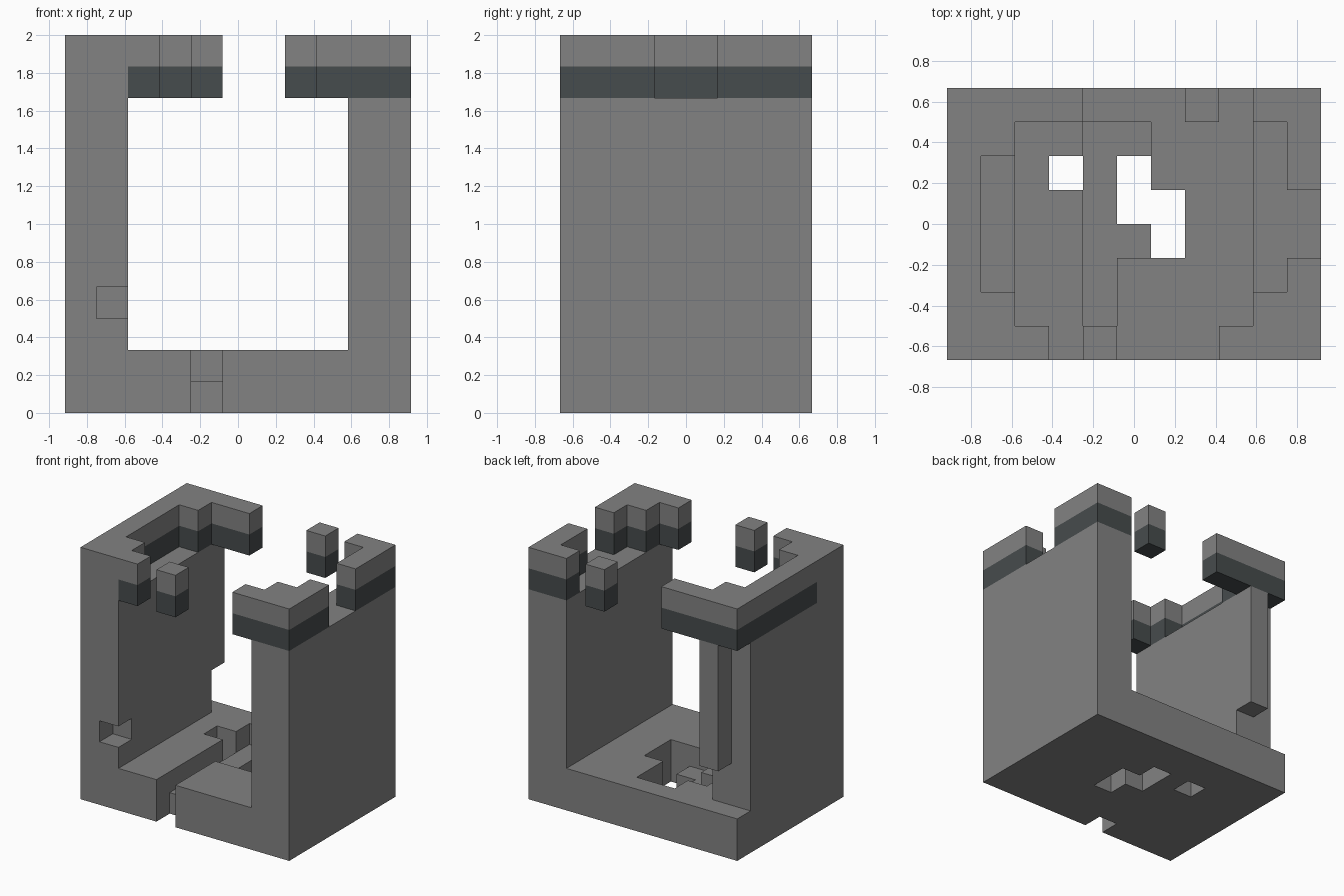
import bpy
import bmesh
from mathutils import Vector

if "Cube" in bpy.data.objects:
    bpy.data.objects.remove(bpy.data.objects["Cube"], do_unlink=True)

UNIT = 1 / 6
ORIGIN = Vector((-5.5, -4, 0))
AXES = [Vector((1, 0, 0)), Vector((0, 1, 0)), Vector((0, 0, 1))]


def make_material(name, color):
    mat = bpy.data.materials.new(name)
    mat.use_nodes = True
    mat.diffuse_color = color
    bsdf = mat.node_tree.nodes["Principled BSDF"]
    bsdf.inputs["Base Color"].default_value = color
    bsdf.inputs["Roughness"].default_value = 1
    return mat


materials = [make_material("stone grey", (0.225, 0.225, 0.225, 1)),
             make_material("dark slate", (0.062, 0.072, 0.074, 1))]


def box(xs, ys, zs):
    """Grid cells filling inclusive index ranges."""
    return {(x, y, z) for x in range(xs[0], xs[1] + 1)
            for y in range(ys[0], ys[1] + 1) for z in range(zs[0], zs[1] + 1)}


def column(x, y):
    """Full-height cut through the base."""
    return box((x, x), (y, y), (0, 1))


RIM = (10, 11)

# Base with a sunken channel and through holes
base = box((0, 10), (0, 7), (0, 1))
base -= box((4, 4), (1, 6), (1, 1)) | box((5, 5), (3, 6), (1, 1))
for cell in [(4, 0), (3, 5), (5, 4), (5, 5), (6, 3), (6, 4)]:
    base -= column(*cell)

# Side walls; the left one has a front nick and a chipped back corner
right_wall = box((9, 10), (0, 7), (2, 9))
left_wall = box((0, 1), (0, 7), (2, 9))
left_wall -= box((1, 1), (0, 0), (3, 3))
left_wall -= box((0, 0), (7, 7), (2, 9)) | box((1, 1), (7, 7), (2, 3))

# Broken rim around the top
left_rim = (box((0, 0), (0, 7), RIM) | box((1, 1), (0, 1), RIM)
            | box((2, 2), (0, 0), RIM) | box((1, 1), (6, 7), RIM)
            | box((2, 3), (7, 7), RIM))
right_front_rim = (box((8, 10), (0, 0), RIM) | box((9, 10), (1, 1), RIM)
                   | box((10, 10), (2, 2), RIM))
right_back_rim = box((10, 10), (5, 7), RIM) | box((9, 9), (7, 7), RIM)

parts = {
    "base": base,
    "left_wall": left_wall,
    "right_wall": right_wall,
    "left_rim": left_rim,
    "right_front_rim": right_front_rim,
    "right_back_rim": right_back_rim,
    "front_rim_block": box((4, 4), (0, 0), RIM),
    "back_rim_block": box((7, 7), (7, 7), RIM),
}
solid = set().union(*parts.values())

# The lower rim course is dark, except at the front left corner
plain_corner = {(0, 0, 10), (0, 1, 10), (1, 0, 10)}


def build(name, cells):
    """Skin the exposed sides of a part's cells."""
    bm = bmesh.new()
    for cell in sorted(cells):
        center = Vector(cell) + Vector((0.5, 0.5, 0.5)) + ORIGIN
        dark = cell[2] == RIM[0] and cell not in plain_corner
        for i, axis in enumerate(AXES):
            u, v = AXES[(i + 1) % 3] / 2, AXES[(i + 2) % 3] / 2
            for sign in (1, -1):
                if tuple(int(c) for c in Vector(cell) + axis * sign) in solid:
                    continue
                middle = center + axis * sign / 2
                corners = [-u - v, u - v, u + v, v - u][::sign]
                face = bm.faces.new([bm.verts.new((middle + c) * UNIT) for c in corners])
                face.material_index = int(dark)
    bmesh.ops.remove_doubles(bm, verts=bm.verts, dist=0.001)
    mesh = bpy.data.meshes.new(name)
    bm.to_mesh(mesh)
    bm.free()
    for mat in materials:
        mesh.materials.append(mat)
    bpy.context.collection.objects.link(bpy.data.objects.new(name, mesh))


for part_name, part_cells in parts.items():
    build(part_name, part_cells)
